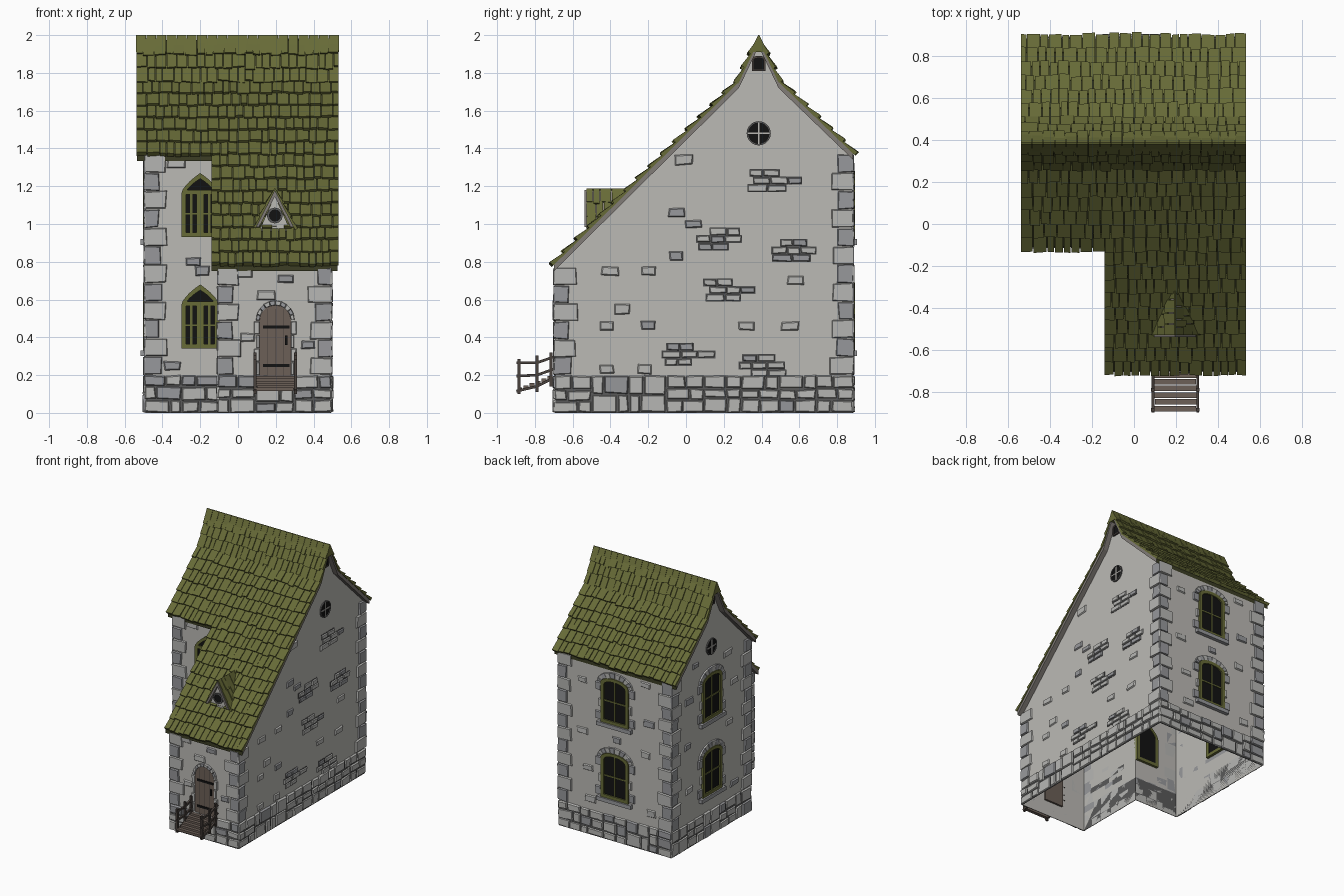
import bpy, bmesh, math, random
from mathutils import Vector, Matrix

if "Cube" in bpy.data.objects:
    bpy.data.objects.remove(bpy.data.objects["Cube"])

random.seed(7)
R = random.uniform
Z = Vector((0, 0, 1))

COLOURS = {
    "plaster": (0.50, 0.49, 0.46), "light_stone": (0.47, 0.47, 0.455),
    "grey_stone": (0.31, 0.315, 0.33), "mortar": (0.10, 0.10, 0.10),
    "moss_green": (0.135, 0.145, 0.038), "roof_gap": (0.045, 0.048, 0.018),
    "black": (0.006, 0.006, 0.006), "brown_wood": (0.15, 0.115, 0.095),
    "dark_wood": (0.065, 0.052, 0.045), "taupe_trim": (0.22, 0.20, 0.185)}
MATS = {}
for key, c in COLOURS.items():
    MATS[key] = bpy.data.materials.new(key)
    MATS[key].diffuse_color = (*c, 1)


def basis(o, a, s=Z):
    """Local frame: a = along, s = up, a x s = outward."""
    a, s = Vector(a).normalized(), Vector(s).normalized()
    n = a.cross(s)
    return Matrix.Translation(Vector(o)) @ Matrix((a, s, n)).transposed().to_4x4()


def shift(M, u, v):
    return M @ Matrix.Translation((u, v, 0))


def rect(u0, v0, u1, v1):
    return [(u0, v0), (u1, v0), (u1, v1), (u0, v1)]


def arch(w, hs, rise, v0=0, n=10, pointed=False):
    pts = [(-w / 2, v0), (w / 2, v0)]
    for k in range(n + 1):
        if pointed:
            s = 1 - abs(1 - 2 * k / n)
            x = w / 2 * (1 - s ** 1.6) * (1 if k <= n / 2 else -1)
            pts.append((x, hs + rise * s))
        else:
            t = math.pi * k / n
            pts.append((w / 2 * math.cos(t), hs + rise * math.sin(t)))
    return pts


def circle(r, n=16):
    return [(r * math.cos(2 * math.pi * k / n), r * math.sin(2 * math.pi * k / n)) for k in range(n)]


class Part:
    def __init__(self, name):
        self.name, self.bm, self.mats = name, bmesh.new(), []

    def face(self, verts, mat):
        if mat not in self.mats:
            self.mats.append(mat)
        self.bm.faces.new(verts).material_index = self.mats.index(mat)

    def solid(self, M, back, front, mat):
        b = [self.bm.verts.new(M @ Vector(p)) for p in back]
        f = [self.bm.verts.new(M @ Vector(p)) for p in front]
        self.face(f, mat)
        self.face(b[::-1], mat)
        for i in range(len(b)):
            j = (i + 1) % len(b)
            self.face([b[i], b[j], f[j], f[i]], mat)

    def prism(self, M, pts, d0, d1, mat):
        self.solid(M, [(*p, d0) for p in pts], [(*p, d1) for p in pts], mat)

    def ring(self, M, outer, inner, d0, d1, mat):
        for i in range(len(outer)):
            j = (i + 1) % len(outer)
            self.prism(M, [outer[i], outer[j], inner[j], inner[i]], d0, d1, mat)

    def stone(self, M, quad, d, mat, inset=0.006, jit=0.004):
        """Rough block with a chamfered front."""
        q = [(u + R(-jit, jit), v + R(-jit, jit)) for u, v in quad]
        cu, cv = sum(p[0] for p in q) / 4, sum(p[1] for p in q) / 4
        s = [(u - math.copysign(inset, u - cu), v - math.copysign(inset, v - cv)) for u, v in q]
        self.solid(M, [(*p, 0) for p in q], [(*p, d + R(-.002, .002)) for p in s], mat)

    def beam(self, p, q, t, mat):
        p, q = Vector(p), Vector(q)
        d = q - p
        side = Vector((1, 0, 0)) if abs(d.normalized().x) < .9 else Vector((0, 1, 0))
        self.prism(basis(p, side, d.cross(side)) @ Matrix.Identity(4), rect(-t, -t, t, t), 0, -d.length
                   if basis(p, side, d.cross(side)).col[2].to_3d().dot(d) < 0 else d.length, mat)

    def done(self):
        bmesh.ops.recalc_face_normals(self.bm, faces=self.bm.faces) if self.name != "walls" else None
        me = bpy.data.meshes.new(self.name)
        self.bm.to_mesh(me)
        for m in self.mats:
            me.materials.append(MATS[m])
        bpy.context.collection.objects.link(bpy.data.objects.new(self.name, me))


# Plan and roof profile (y, z)
X0, XM, X1, YF, YM, YB = -.488, -.1, .488, -.69, -.1, .878
PROFILE = [(-.7, .785), (.28, 1.755), (.385, 1.975), (.49, 1.755), (.885, 1.375)]
TOP = lambda y: next(a[1] + (y - a[0]) * (b[1] - a[1]) / (b[0] - a[0])
                     for a, b in zip(PROFILE, PROFILE[1:]) if y <= b[0])
# Wall runs: frame, length, quoin height at start and end (0 = inner corner)
RUNS = {"front": (basis((XM, YF, 0), (1, 0, 0)), X1 - XM, .77, .77),
        "right": (basis((X1, YF, 0), (0, 1, 0)), YB - YF, .77, 1.37),
        "back": (basis((X1, YB, 0), (-1, 0, 0)), X1 - X0, 1.37, 1.37),
        "left": (basis((X0, YB, 0), (0, -1, 0)), YB - YM, 1.37, 1.37),
        "recess": (basis((X0, YM, 0), (1, 0, 0)), XM - X0, 1.37, 0),
        "side": (basis((XM, YM, 0), (0, -1, 0)), YM - YF, 0, .77)}

# Wall shell, open below
walls = Part("walls")
for M, L, _, _ in RUNS.values():
    ya, yb = (M @ Vector((0, 0, 0))).y, (M @ Vector((L, 0, 0))).y
    us = [0, L] + [abs(y - ya) for y, z in PROFILE[1:4] if min(ya, yb) < y < max(ya, yb)]
    tops = [(u, TOP((M @ Vector((u, 0, 0))).y) - .015) for u in sorted(us, reverse=True)]
    walls.face([walls.bm.verts.new(M @ Vector((u, v, 0))) for u, v in [(0, 0), (L, 0)] + tops], "plaster")
walls.done()

# Stone plinth and corner quoins
plinth, quoins = Part("stone_plinth"), Part("corner_quoins")
for M, L, h0, h1 in RUNS.values():
    plinth.prism(M, rect(0, 0, L, .19), 0, .004, "mortar")
    a, b = (-.01 if h0 else 0), (L + .01 if h1 else L)
    n = max(2, round(L / .19))
    for i in range(n):
        u0, u1 = a + (b - a) * i / n, a + (b - a) * (i + 1) / n
        rows = random.choice([2, 3, 3])
        cuts = [0] + [.2 * k / rows + R(-.012, .012) for k in range(1, rows)] + [.2]
        for v0, v1 in zip(cuts, cuts[1:]):
            m = u0 + (u1 - u0) * R(.3, .7)
            for p, q in ((u0, m), (m, u1)):
                plinth.stone(M, rect(p + .003, v0 + .003, q - .003, v1 - .003), R(.010, .016),
                             random.choice(["light_stone"] * 6 + ["grey_stone"]))
    for end, h in ((0, h0), (1, h1)):
        k = round((h - .2) / .097) if h else 0
        for i in range(k):
            v0, v1 = .2 + (h - .2) * i / k, .2 + (h - .2) * (i + 1) / k
            big = (i + end) % 2
            w = (.108 if big else .075) + R(-.008, .008)
            u0, u1 = (L - w, L + .011) if end else (-.011, w)
            quoins.stone(M, rect(u0, v0 + .002, u1, v1 - .002), .012,
                         "light_stone" if big else "grey_stone", .004)
plinth.done()
quoins.done()

# Exposed stones in the plaster: (u, z) singles and brick patches
stones = Part("exposed_wall_stones")
SINGLES = {"right": [(.64, 1.06), (.64, .83), (.73, 1), (.29, .75), (.49, .75), (.27, .46), (.49, .46), (.27, .23),
                     (.47, .23), (1.01, .46), (1.24, .46), (.68, 1.34), (.35, .55), (1.27, .7)],
           "front": [(.25, .62), (.35, .71), (.13, .74), (.15, .4), (.47, .36)],
           "recess": [(.3, .75), (.25, .8), (.14, .25), (.16, 1.32)],
           "back": [(.2, .8), (.25, .52), (.8, .3), (.75, .75), (.2, 1.2), (.78, 1.0), (.5, .8), (.27, .28), (.75, 1.3)],
           "left": [(.2, .8), (.22, .45), (.78, .3), (.72, .8), (.22, 1.15), (.78, 1.1), (.3, 1.4), (.7, 1.35)],
           "side": [(.2, .6), (.35, .4), (.4, .75), (.15, .9)]}
PATCHES = {"right": [(1.12, 1.23), (.89, .92), (1.28, .86), (.89, .65), (.7, .31), (1.1, .25)], "side": [(.28, .3)]}
for key, spots in SINGLES.items():
    for u, v in spots:
        w, h = R(.035, .05), R(.02, .027)
        stones.stone(RUNS[key][0], rect(u - w, v - h, u + w, v + h), .009,
                     random.choice(["light_stone", "light_stone", "grey_stone"]))
for key, spots in PATCHES.items():
    for u, v in spots:
        for r in (-1, 0, 1):
            x = u - .11 + R(-.04, .05)
            for k in range(3 if r == 0 else 2):
                w = R(.06, .1)
                stones.prism(RUNS[key][0], rect(x - .004, v + r * .04 - .021, x + w + .004, v + r * .04 + .021),
                             0, .002, "mortar")
                stones.stone(RUNS[key][0], rect(x, v + r * .04 - .017, x + w, v + r * .04 + .017), .010,
                             random.choice(["light_stone"] * 3 + ["grey_stone"]), .004, .003)
                x += w + .006
stones.done()

# Pointed windows in the recess
for i, z in enumerate((.34, .93)):
    p, M = Part(f"pointed_window_{i + 1}"), shift(RUNS["recess"][0], -.2 - X0, z)
    p.ring(M, arch(.2, .23, .11, 0, 10, True), arch(.15, .235, .075, .025, 10, True), -.02, .014, "moss_green")
    p.prism(M, arch(.17, .23, .09, .01, 10, True), -.015, .005, "black")
    p.prism(M, rect(-.085, .225, .085, .25), 0, .013, "moss_green")
    p.prism(M, rect(-.02, .02, .02, .23), 0, .013, "moss_green")
    for s in (-1, 1):
        p.prism(M, rect(s * .048 - .006, .02, s * .048 + .006, .23), 0, .011, "moss_green")
    p.prism(M, rect(-.08, .12, .08, .128), 0, .009, "moss_green")
    p.done()

# Arched windows with stone surrounds on the back and left walls
for key, u in (("back", X1), ("left", YB - .385)):
    for i, z in enumerate((.33, .92)):
        p, M = Part(f"{key}_window_{i + 1}"), shift(RUNS[key][0], u, z)
        outer, inner = arch(.24, .31, .05), arch(.185, .30, .035, .025)
        p.ring(M, outer, inner, -.02, .016, "moss_green")
        p.prism(M, arch(.2, .30, .045, .01), -.015, .005, "black")
        p.prism(M, rect(-.005, .02, .005, .34), 0, .010, "moss_green")
        p.prism(M, rect(-.095, .17, .095, .18), 0, .010, "moss_green")
        hood = arch(.31, .31, .095)
        for k in range(2, 12):
            p.stone(M, [hood[k], hood[k + 1], outer[k + 1], outer[k]], .012,
                    "grey_stone" if k % 2 else "light_stone", .002, .001)
        for s in (-1, 1):
            for k, (v, w) in enumerate(((.03, .05), (.13, .025), (.26, .05))):
                a, b = sorted((s * .12, s * (.12 + w)))
                p.stone(M, rect(a, v - .02, b, v + .045), .011, "light_stone" if k == 1 else "grey_stone", .004, .002)
        p.prism(M, rect(-.15, -.03, .15, 0), 0, .028, "grey_stone")
        p.done()

# Round window and small attic opening on both gables
for key, u in (("right", .385 - YF), ("left", YB - .385)):
    p, M = Part(f"{key}_round_window"), shift(RUNS[key][0], u, 1.48)
    p.prism(M, circle(.062, 20), 0, .004, "black")
    p.ring(M, circle(.064, 20), circle(.057, 20), 0, .009, "mortar")
    p.prism(M, rect(-.004, -.058, .004, .058), 0, .008, "plaster")
    p.prism(M, rect(-.058, -.004, .058, .004), 0, .008, "plaster")
    A = shift(M, 0, .335)
    p.prism(A, arch(.056, .058, .01), 0, .006, "black")
    p.ring(A, arch(.07, .06, .015, -.006), arch(.054, .056, .01, .002), 0, .012, "dark_wood")
    p.done()

# Door with stone arch, planks and iron
door, M = Part("front_door"), shift(RUNS["front"][0], .197 - XM, .12)
door.prism(M, arch(.165, .37, .08), -.015, .006, "brown_wood")
for u in (-.042, 0, .042):
    door.prism(M, rect(u - .002, 0, u + .002, .43), 0, .007, "dark_wood")
for v in (.13, .335):
    door.prism(M, rect(-.065, v - .008, .075, v + .008), 0, .012, "black")
door.prism(M, rect(.052, .24, .064, .29), 0, .014, "black")
inner, outer = arch(.165, .37, .08), arch(.205, .37, .105)
for k in range(2, 12):
    door.stone(M, [outer[k], outer[k + 1], inner[k + 1], inner[k]], .016,
               "grey_stone" if k % 2 else "light_stone", .002, .001)
for s in (-1, 1):
    for k in range(4):
        a, b = sorted((s * .0825, s * (.1 + .012 * (k % 2))))
        door.stone(M, rect(a, .08 + k * .072, b, .148 + k * .072), .012, "light_stone", .003, .001)
door.done()

# Wooden steps and railings
steps = Part("entry_steps")
for k in range(6):
    y, z = -.88 + k * .032, .125 + k * .012
    steps.prism(basis((.197, y, z), (1, 0, 0), (0, 1, 0)), rect(-.1 + R(-.006, .006), -.013, .1 + R(-.006, .006), .013),
                -.009, .009, "brown_wood")
steps.done()
rails = Part("step_railings")
for x in (.09, .304):
    for y, a, b in ((-.885, .10, .285), (-.79, .11, .305), (-.715, .14, .32)):
        rails.beam((x, y, a), (x, y, b), .008, "dark_wood")
    for a, b, c in ((.265, .265, .30), (.195, .20, .235), (.115, .14, .19)):
        rails.beam((x, -.898, a), (x, -.79, b), .007, "dark_wood")
        rails.beam((x, -.79, b), (x, -.69, c), .007, "dark_wood")
rails.done()

# Roof slab: trim on verges and underside
slab = Part("roof_deck")
side_frame = basis((0, 0, 0), (0, 1, 0))
for pts, xa, xb in (([(-.11, TOP(-.11))] + PROFILE[1:], -.535, -.14), (PROFILE, -.14, .528)):
    slab.prism(side_frame, [(y, z - .035) for y, z in pts] + pts[::-1], xa, xb, "roof_gap")
slab.mats.append("taupe_trim")
slab.bm.normal_update()
for f in slab.bm.faces:
    if abs(f.normal.x) > .5 or f.normal.z < 0:
        f.material_index = 1
slab.done()


# Roof tiles laid in ragged overlapping rows
def lay(part, p0, p1, rows, span, width=.05, t=.022):
    p0, p1 = Vector(p0), Vector(p1)
    S = p1 - p0
    M, step = basis(p0, S.cross(Z), S), S.length / rows
    for r in range(rows):
        a, b = span(r)
        x = a
        while x < b - .01:
            w = min(width * R(.7, 1.35), b - x)
            if b - x - w < .02:
                w = b - x
            lo, hi, h = r * step - R(.002, .016), (r + 1) * step + .006, t + R(-.004, .004)
            q = [(x + .002, lo + R(-.004, .004)), (x + w - .002, lo + R(-.004, .004)), (x + w - .002, hi), (x + .002, hi)]
            part.solid(M, [(*c, -.002) for c in q], [(*c, d) for c, d in zip(q, (h, h, .006, .006))], "moss_green")
            x += w


tiles = Part("roof_tiles")
pt = lambda i: (0, *PROFILE[i])
lay(tiles, pt(0), pt(1), 15, lambda r: (-.142 if r < 9 else -.54, .535))
lay(tiles, pt(1), pt(2), 3, lambda r: (-.54, .535))
lay(tiles, pt(3), pt(2), 3, lambda r: (-.535, .54))
lay(tiles, pt(4), pt(3), 6, lambda r: (-.535, .54))
for k in range(20):
    x, h = -.54 + k * .05375, R(-.006, .006)
    tiles.prism(side_frame, [(.338, 1.905 + h), (.432, 1.905 + h), (.388, 2.0), (.382, 2.0)], x + .001, x + .0525, "moss_green")
tiles.done()

# Small triangular dormer
dormer, D = Part("dormer"), basis((.195, -.52, 0), (1, 0, 0))
dormer.prism(D, [(-.085, .96), (.085, .96), (0, 1.15)], -.2, 0, "plaster")
for s in (-1, 1):
    dormer.prism(D, [(s * .1, .985), (s * .083, .985), (0, 1.145), (0, 1.18)][::s], -.21, .018, "taupe_trim")
    lay(dormer, (.195 + s * .1, -.53, .985), (.195, -.53, 1.18), 3,
        (lambda r: (0, .22)) if s > 0 else (lambda r: (-.22, 0)), .05, .014)
E = shift(D, 0, 1.045)
dormer.ring(E, circle(.042, 12), circle(.032, 12), 0, .01, "mortar")
dormer.prism(E, circle(.034, 12), 0, .005, "black")
dormer.done()

for m in bpy.data.materials:
    if m.users and not m.is_grease_pencil:
        m.use_nodes = True
        m.node_tree.nodes["Principled BSDF"].inputs["Base Color"].default_value = m.diffuse_color
